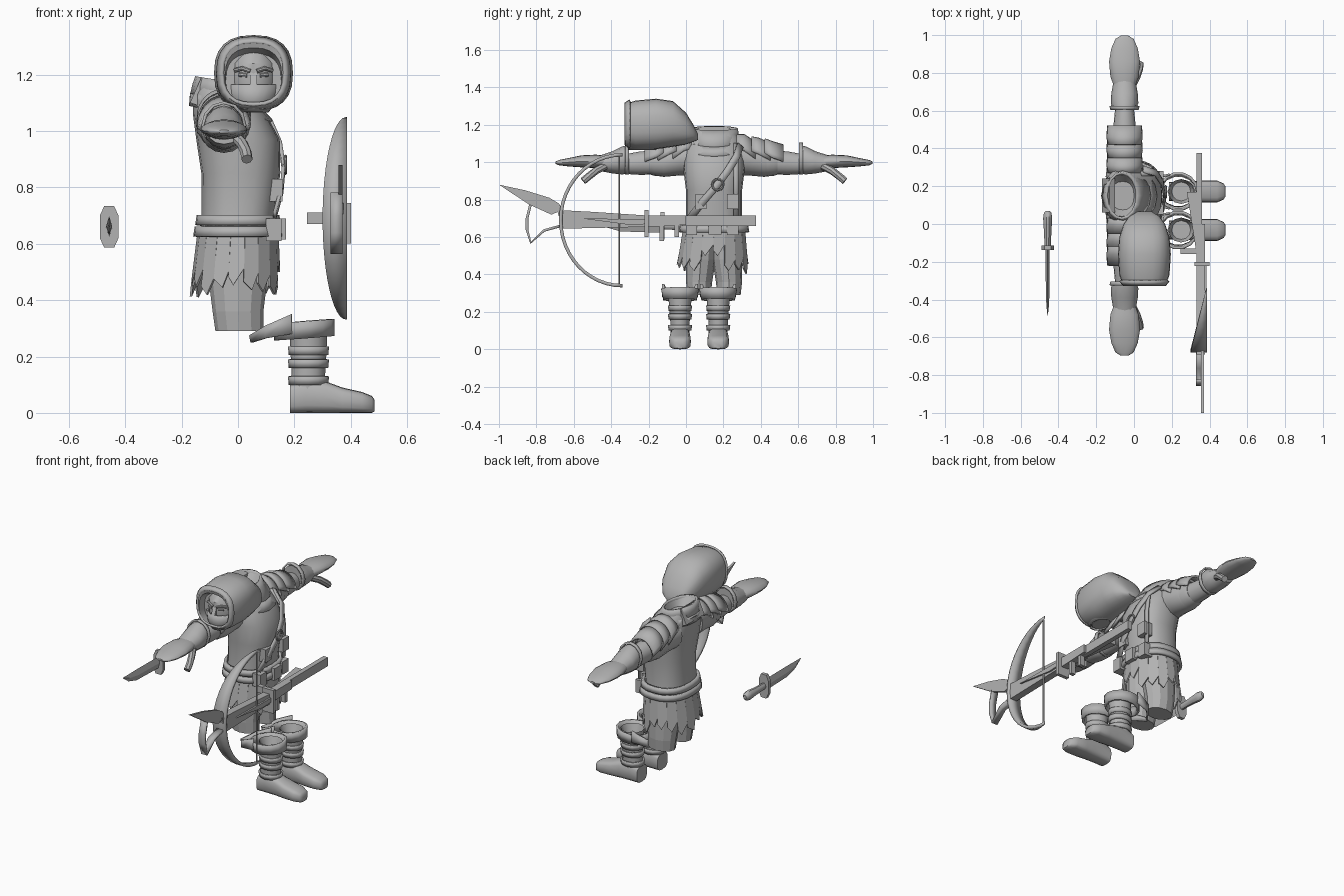
import bpy, bmesh, random
from math import sin, cos, pi, radians
from mathutils import Vector

random.seed(4)
if "Cube" in bpy.data.objects:
    bpy.data.objects.remove(bpy.data.objects["Cube"])

GREY = (0.45, 0.45, 0.45, 1)
mat = bpy.data.materials.new("plain grey")
mat.use_nodes = True
mat.diffuse_color = GREY
mat.node_tree.nodes["Principled BSDF"].inputs["Base Color"].default_value = GREY

MID = 0.15   # y of the body's mirror plane


def finish(name, bm, thick=0, smooth=False):
    bmesh.ops.recalc_face_normals(bm, faces=bm.faces)
    mesh = bpy.data.meshes.new(name)
    bm.to_mesh(mesh)
    bm.free()
    mesh.materials.append(mat)
    ob = bpy.data.objects.new(name, mesh)
    bpy.context.collection.objects.link(ob)
    if thick:
        mod = ob.modifiers.new("Thickness", 'SOLIDIFY')
        mod.thickness = thick
        mod.offset = 0
    if smooth:
        bpy.ops.object.select_all(action='DESELECT')
        bpy.context.view_layer.objects.active = ob
        ob.select_set(True)
        bpy.ops.object.shade_smooth_by_angle(angle=radians(40))
    return ob


def place(axis, t, u, v):
    return {'x': (t, u, v), 'y': (u, t, v), 'z': (u, v, t)}[axis]


def spow(c, e):
    return abs(c) ** (2 / e) * (1 if c >= 0 else -1)


def loft(name, axis, secs, n=16, e=2.0, arc=None, cap=True, thick=0, tilt=0, smooth=True):
    """Rings (t, centre u, centre v, radius u, radius v) along an axis."""
    bm = bmesh.new()
    rings = []
    for t, u, v, ru, rv in secs:
        ring = []
        for i in range(n):
            a = 2 * pi * i / n if arc is None else radians(arc[0] + (arc[1] - arc[0]) * i / (n - 1))
            du = ru * spow(cos(a), e)
            ring.append(bm.verts.new(place(axis, t + tilt * du, u + du, v + rv * spow(sin(a), e))))
        rings.append(ring)
    for a, b in zip(rings, rings[1:]):
        for i in range(n if arc is None else n - 1):
            j = (i + 1) % n
            bm.faces.new((a[i], a[j], b[j], b[i]))
    if cap and arc is None:
        bm.faces.new(rings[0])
        bm.faces.new(rings[-1])
    return finish(name, bm, thick, smooth)


def prism(name, axis, pts, lo, hi):
    bm = bmesh.new()
    a, b = [[bm.verts.new(place(axis, t, u, v)) for u, v in pts] for t in (lo, hi)]
    bm.faces.new(a)
    bm.faces.new(b)
    for i in range(len(pts)):
        j = (i + 1) % len(pts)
        bm.faces.new((a[i], a[j], b[j], b[i]))
    return finish(name, bm)


def box(name, x, y, z):
    return prism(name, 'z', [(x[0], y[0]), (x[1], y[0]), (x[1], y[1]), (x[0], y[1])], *z)


def ribbon(name, pairs, thick):
    bm = bmesh.new()
    rows = [(bm.verts.new(p), bm.verts.new(q)) for p, q in pairs]
    for a, b in zip(rows, rows[1:]):
        bm.faces.new((a[0], a[1], b[1], b[0]))
    return finish(name, bm, thick, True)


def tube(name, pts, r, n=8):
    bm = bmesh.new()
    pts = [Vector(p) for p in pts]
    rings = []
    for i, p in enumerate(pts):
        d = pts[min(i + 1, len(pts) - 1)] - pts[max(i - 1, 0)]
        s = d.cross(Vector((0.3, 1, 0.2))).normalized()
        w = d.cross(s).normalized()
        rings.append([bm.verts.new(p + r * (s * cos(2 * pi * k / n) + w * sin(2 * pi * k / n))) for k in range(n)])
    for a, b in zip(rings, rings[1:]):
        for k in range(n):
            bm.faces.new((a[k], a[(k + 1) % n], b[(k + 1) % n], b[k]))
    bm.faces.new(rings[0])
    bm.faces.new(rings[-1])
    return finish(name, bm, 0, True)


# Torso with a sunken neck opening, collar and cowl
loft("torso", 'z', [(0.6, 0, MID, .13, .16), (.7, 0, MID, .13, .15), (.85, .01, MID, .14, .15),
                    (.97, 0, MID, .148, .165), (1.06, -.03, MID, .13, .16), (1.13, -.06, MID, .1, .14),
                    (1.17, -.065, MID, .085, .11), (1.12, -.06, MID, .06, .075)], n=20, e=2.4)
loft("collar", 'z', [(1.1, -.04, MID, .125, .13), (1.15, -.06, MID, .095, .125), (1.18, -.065, MID, .08, .12)],
     n=16, cap=False, thick=.014, tilt=-.15)
loft("cowl", 'z', [(1.06, -.025, MID, .142, .15), (1.11, -.045, MID, .118, .145)], n=16, cap=False, thick=.014, tilt=-.2)
prism("back_flap", 'y', [(-.13, 1.19), (-.1, 1.17), (-.11, 1.08), (-.17, 1.1)], .06, .24)

# Belt, buckle, pouches and chest strap
for z, r in ((.625, .15), (.665, .143)):
    loft("belt", 'z', [(z, 0, MID, r, r + .03), (z + .035, 0, MID, r - .005, r + .024)], n=24, e=2.4, cap=False, thick=.018)
box("belt_buckle", (.14, .17), (.12, .19), (.615, .69))
for y in (.03, .25):
    box("belt_pouch", (.1, .155), (y - .03, y + .03), (.61, .69))
for y in (.08, .25):
    box("chest_pouch", (.1, .157), (y - .03, y + .03), (.75, .83))
strap = [(.05, .29, 1.09), (.115, .27, 1.03), (.15, .22, .95), (.162, .16, .87), (.155, .09, .79), (.13, .02, .7)]
ribbon("chest_strap", [((x, y - .015, z + .012), (x, y + .015, z - .012)) for x, y, z in strap], .012)
tube("strap_ring", [(.168, .17 + .03 * cos(a * pi / 6), .88 + .03 * sin(a * pi / 6)) for a in range(13)], .006)
ribbon("side_strap", [((x, .255, z), (x, .28, z)) for x, z in ((.04, 1.1), (.115, 1.02), (.13, .9), (.13, .7))], .012)

# Ragged skirt panels, with a gap at the front
bm = bmesh.new()
count = 18
for i in range(count):
    drop = random.uniform(.40, .46) if 1 < i < count - 2 else (.5 if i in (0, count - 1) else .42)
    def rim(f, z):
        a, k = 2 * pi * (i + f) / count, (.64 - z) / .24
        return bm.verts.new((-.01 * k + (.14 + .02 * k) * cos(a), MID - .01 * k + (.165 + .03 * k) * sin(a), z))
    bm.faces.new([rim(0, .64), rim(1, .64), rim(1.02, drop + .06), rim(random.uniform(.3, .7), drop), rim(-.02, drop + .03)])
finish("ragged_skirt", bm, .008)

# Trousers
for s in (-1, 1):
    loft("trouser_leg", 'z', [(.62, 0, MID + s * .065, .11, .085), (.48, 0, MID + s * .07, .105, .08),
                              (.36, 0, MID + s * .08, .09, .07), (.29, .005, MID + s * .08, .085, .062)], n=12, smooth=False)

# Arms, shoulder plates, bracers and hands
for s in (-1, 1):
    def arm(name, secs, **kw):
        return loft(name, 'y', [(MID + s * d, -.05, z, rx, rz) for d, z, rx, rz in secs], **kw)
    arm("upper_arm", [(.1, 1.03, .1, .1), (.18, 1.02, .09, .09), (.27, 1.0, .082, .078), (.3, 1.0, .07, .07)])
    arm("elbow_fold", [(.28, 1.0, .078, .076), (.32, 1.0, .072, .072), (.34, 1.0, .064, .066)])
    arm("forearm", [(.3, 1.0, .065, .066), (.4, .995, .056, .062), (.48, .99, .048, .052)])
    for d in (.12, .2, .27):
        arm("shoulder_plate", [(d, 1.055 - (d - .12) * .15, .085, .09), (d + .04, 1.045 - (d - .12) * .25, .092, .1),
                               (d + .1, 1.0 - (d - .12) * .1, .088, .105)], arc=(10, 170), n=13, thick=.012)
    arm("bracer", [(.46, 1.015, .062, .075), (.49, 1.01, .073, .075), (.54, 1.0, .07, .06), (.61, .995, .058, .042)], n=12)
    arm("bracer_trim", [(.455, 1.02, .07, .08), (.475, 1.02, .075, .08)], n=12, cap=False, thick=.01)
    arm("hand", [(.55, 1.0, .045, .03), (.63, 1.005, .075, .036), (.71, 1.005, .082, .032),
                 (.78, 1.0, .07, .022), (.83, .998, .048, .014), (.847, .998, .02, .006)])
    tube("thumb", [(-.01, MID + s * .58, .98), (.015, MID + s * .63, .955), (.028, MID + s * .67, .925),
                   (.032, MID + s * .7, .9)], .02)

# Boots, set forward of the body
for y in (-.032, .172):
    loft("boot_foot", 'x', [(.185, y, .05, .05, .05), (.24, y, .06, .052, .06), (.31, y, .056, .054, .056),
                            (.37, y, .045, .058, .045), (.44, y, .037, .058, .037), (.475, y, .03, .042, .03),
                            (.485, y, .025, .025, .02)], e=3.2)
    loft("boot_shaft", 'z', [(.07, .245, y, .06, .05), (.15, .25, y, .06, .052), (.25, .25, y, .066, .06),
                             (.32, .25, y, .068, .066), (.27, .25, y, .05, .05)], n=12)
    for z in (.1, .16, .205):
        loft("boot_band", 'z', [(z, .25, y, .066, .057), (z + .03, .25, y, .069, .061)], n=12, cap=False, thick=.008)
    loft("boot_cuff", 'z', [(.265, .235, y, .1, .085), (.325, .235, y, .1, .097)], n=14, cap=False, thick=.014, tilt=.08)
    ribbon("cuff_flap", [((.19, y - .09, .35), (.19, y - .09, .28)), ((.1, y - .07, .31), (.1, y - .07, .265)),
                         ((.045, y, .275), (.05, y, .25)), ((.1, y + .07, .31), (.1, y + .07, .265)),
                         ((.19, y + .09, .35), (.19, y + .09, .28))], .012)

# Hooded head, turned to the side and lying off the neck
HX = .055
loft("hood", 'y', [(-.27, HX, 1.18, .098, .095), (-.32, HX, 1.195, .1, .1), (-.325, HX, 1.2, .112, .112),
                   (-.27, HX, 1.2, .133, .13), (-.16, HX, 1.205, .14, .135), (-.07, HX, 1.205, .133, .122),
                   (0, HX, 1.18, .11, .085), (.04, HX, 1.155, .08, .045), (.065, HX, 1.135, .04, .015)], n=24, e=2.5)
loft("hood_trim", 'y', [(-.325, HX, 1.205, .108, .108), (-.3, HX, 1.205, .128, .126)], n=24, e=2.5, cap=False, thick=.012)
loft("face", 'z', [(1.07, HX, -.23, .045, .06), (1.11, HX, -.22, .075, .085), (1.18, HX, -.21, .085, .1),
                   (1.24, HX, -.21, .083, .1), (1.285, HX, -.2, .06, .07)], n=20)
loft("mask", 'z', [(1.068, HX, -.235, .05, .07), (1.11, HX, -.225, .082, .092), (1.165, HX, -.215, .09, .108)],
     n=20, cap=False, thick=.008)
prism("nose", 'x', [(-.305, 1.215), (-.328, 1.165), (-.3, 1.16)], HX - .012, HX + .012)
for s in (-1, 1):
    tube("brow", [(HX + s * .012, -.31, 1.212), (HX + s * .04, -.303, 1.222), (HX + s * .065, -.28, 1.215)], .008)
    tube("eye", [(HX + s * .022, -.304, 1.197), (HX + s * .05, -.292, 1.2)], .008)

# Crossbow: bow limbs, string, stock, muzzle blade and stirrup
limb = []
for i in range(25):
    a = radians(-90 + 7.5 * i)
    y, z = -.34 - .33 * cos(a), .69 + .35 * sin(a)
    limb.append(((.383 - .083 * cos(a), y, z), (.386, y, z)))
ribbon("bow_limbs", limb, .018)
tube("bow_string", [(.38, -.357, .35), (.38, -.357, 1.03)], .005)
prism("stock_front", 'x', [(-.69, .745), (-.5, .735), (-.2, .715), (0, .715), (0, .665), (-.2, .655), (-.66, .645)], .33, .375)
box("stock_butt", (.33, .36), (-.02, .375), (.66, .715))
prism("stock_side", 'z', [(.28, .17), (.34, .17), (.365, -.15), (.33, -.15)], .67, .71)
prism("bolt_rail", 'x', [(-.56, .7), (-.2, .695), (-.2, .67), (-.3, .665)], .37, .385)
box("side_lever", (.245, .34), (-.16, -.13), (.67, .71))
box("stock_bracket", (.32, .4), (-.222, -.2), (.6, .745))
for y, z in ((-.13, .58), (-.05, .6)):
    box("trigger_post", (.34, .37), (y - .012, y + .012), (z, .68))
prism("muzzle_blade", 'x', [(-.66, .745), (-.72, .72), (-.84, .775), (-1, .88), (-.86, .85), (-.73, .81), (-.68, .78)], .356, .37)
path = [(-.67, .66), (-.76, .635), (-.83, .57), (-.85, .64), (-.85, .7), (-.83, .78)]
ribbon("stirrup", [((.328, y, z), (.37, y, z)) for y, z in path], .014)

# Dagger lying in line with the front axis
DX, DZ = -.457, .66
loft("dagger_grip", 'y', [(-.12, DX, DZ, .016, .02), (-.02, DX, DZ, .021, .024), (.03, DX, DZ, .024, .03),
                          (.06, DX, DZ, .02, .024), (.07, DX, DZ, .01, .012)], n=10)
prism("dagger_guard", 'y', [(DX - .018, DZ - .073), (DX + .018, DZ - .073), (DX + .033, DZ - .04), (DX + .033, DZ + .04),
                            (DX + .018, DZ + .073), (DX - .018, DZ + .073), (DX - .033, DZ + .04), (DX - .033, DZ - .04)],
      -.137, -.115)
loft("dagger_blade", 'y', [(-.13, DX, DZ, .011, .036), (-.35, DX, DZ + .004, .01, .034), (-.43, DX, DZ + .015, .007, .022),
                           (-.485, DX, DZ + .035, .001, .002)], n=4, smooth=False)
